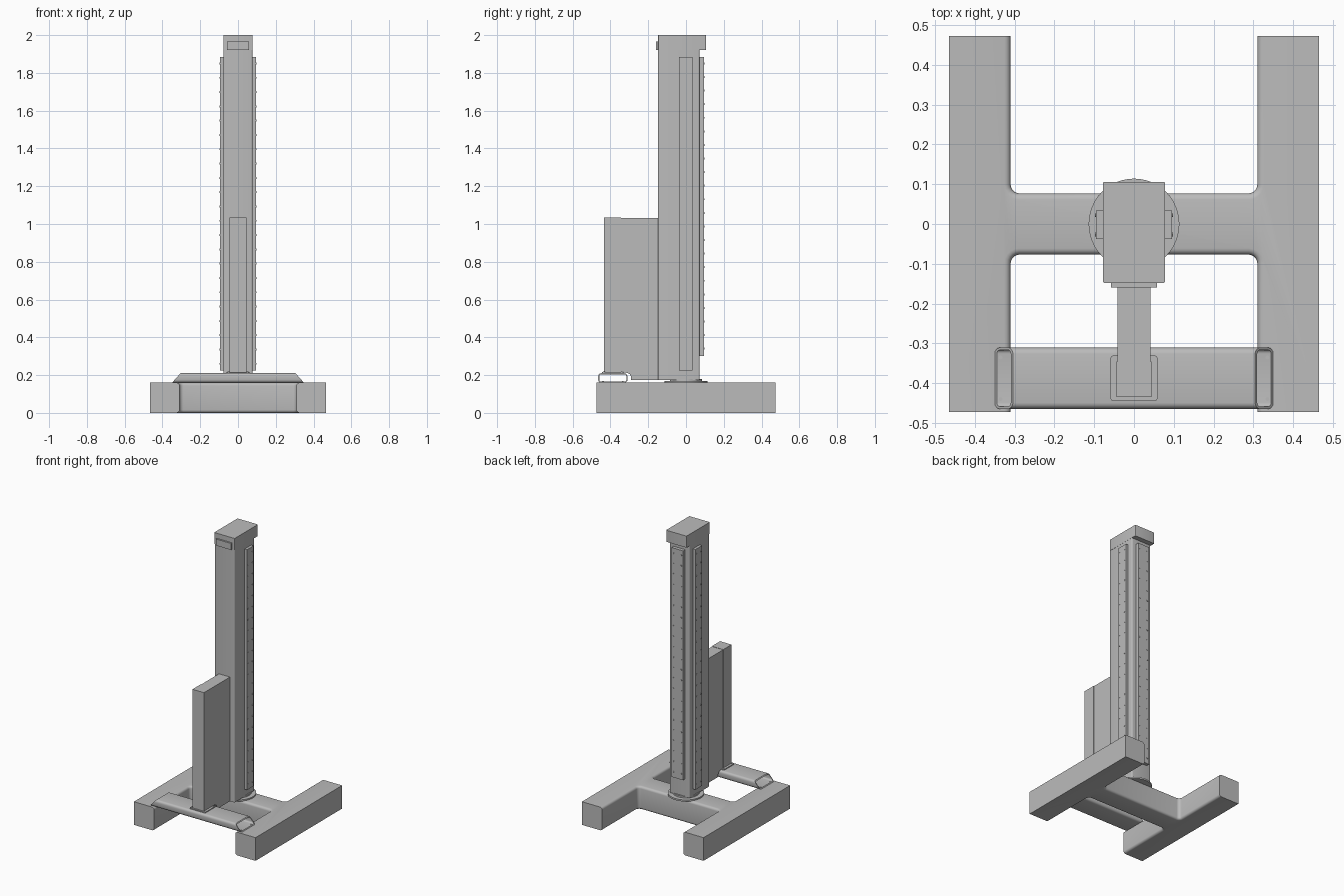
import bpy, bmesh, math
from mathutils import Matrix

if "Cube" in bpy.data.objects:
    bpy.data.objects.remove(bpy.data.objects["Cube"])

grey = bpy.data.materials.new("painted_grey")
grey.diffuse_color = (0.5, 0.5, 0.5, 1)
grey.use_nodes = True
grey.node_tree.nodes["Principled BSDF"].inputs["Base Color"].default_value = grey.diffuse_color


def finish(name, bm, smooth=False):
    bmesh.ops.recalc_face_normals(bm, faces=bm.faces)
    me = bpy.data.meshes.new(name)
    bm.to_mesh(me)
    bm.free()
    ob = bpy.data.objects.new(name, me)
    bpy.context.collection.objects.link(ob)
    me.materials.append(grey)
    if smooth:
        bpy.ops.object.select_all(action='DESELECT')
        ob.select_set(True)
        bpy.context.view_layer.objects.active = ob
        bpy.ops.object.shade_smooth_by_angle(angle=math.radians(35))
    return ob


def box(name, x, y, z, round_z=0.0):
    """Box from ranges, with optional rounding of the upright edges."""
    bm = bmesh.new()
    bmesh.ops.create_cube(bm, size=1)
    for v in bm.verts:
        for i, r in enumerate((x, y, z)):
            v.co[i] = r[0] if v.co[i] < 0 else r[1]
    if round_z:
        up = [e for e in bm.edges
              if abs(e.verts[0].co.z - e.verts[1].co.z) > 1e-4]
        bmesh.ops.bevel(bm, geom=up, offset=round_z, segments=4,
                        profile=0.5, affect='EDGES')
    return finish(name, bm, round_z > 0)


def prism(bm, pts, vec):
    f = bm.faces.new([bm.verts.new(p) for p in pts])
    ext = bmesh.ops.extrude_face_region(bm, geom=[f])
    bmesh.ops.translate(bm, vec=vec, verts=[
        g for g in ext["geom"] if isinstance(g, bmesh.types.BMVert)])


def disc(name, r, z0, z1, n=48):
    bm = bmesh.new()
    bmesh.ops.create_cone(bm, cap_ends=True, segments=n, radius1=r, radius2=r,
                          depth=z1 - z0,
                          matrix=Matrix.Translation((0, 0, (z0 + z1) / 2)))
    return finish(name, bm, True)


# H-shaped base with filleted inner corners and rounded long edges
XI, XO, YB, YE, R = 0.31, 0.465, 0.077, 0.4725, 0.022
quarter = [(XO, 0), (XO, YE), (XI, YE)]
for i in range(6):
    a = i / 5 * math.pi / 2
    quarter.append((XI - R + R * math.cos(a), YB + R - R * math.sin(a)))
quarter = quarter[1:]
outline = quarter + [(-x, y) for x, y in reversed(quarter)]
outline += [(-x, -y) for x, y in outline]
bm = bmesh.new()
prism(bm, [(x, y, 0) for x, y in outline], (0, 0, 0.16))
rims = [e for e in bm.edges
        if abs(e.verts[0].co.z - e.verts[1].co.z) < 1e-5
        and not all(abs(abs(v.co.y) - YE) < 1e-4 for v in e.verts)]
bmesh.ops.bevel(bm, geom=rims, offset=0.016, segments=4, profile=0.5,
                affect='EDGES')
finish("h_base", bm, True)


# Hollow front bar with slanted open ends
def rounded_loop(y0, y1, z0, z1, r, n=4):
    pts = []
    for k, (cy, cz) in enumerate(((y1 - r, z1 - r), (y0 + r, z1 - r),
                                  (y0 + r, z0 + r), (y1 - r, z0 + r))):
        for i in range(n + 1):
            a = (k + i / n) * math.pi / 2
            pts.append((cy + r * math.cos(a), cz + r * math.sin(a)))
    return pts


bm = bmesh.new()
rings = []
for t, r in ((0, 0.016), (0.006, 0.010)):
    loop = rounded_loop(-0.465 + t, -0.31 - t, 0.159 + t, 0.21 - t, r)
    for s in (-1, 1):
        rings.append([bm.verts.new((s * (0.35 - 0.9 * (z - 0.159)), y, z))
                      for y, z in loop])
n = len(rings[0])
for a, b in ((0, 1), (2, 3), (0, 2), (1, 3)):
    for i in range(n):
        j = (i + 1) % n
        bm.faces.new((rings[a][i], rings[a][j], rings[b][j], rings[b][i]))
finish("front_bar", bm, True)

# Turntable under the column
disc("turntable", 0.114, 0.158, 0.169)
disc("turntable_collar", 0.085, 0.165, 0.18)

# Column, cap and front tab
box("column", (-0.077, 0.077), (-0.148, 0.072), (0.175, 1.925), 0.008)
box("column_cap", (-0.078, 0.078), (-0.148, 0.106), (1.92, 2.0), 0.004)
box("front_tab", (-0.058, 0.058), (-0.16, -0.145), (1.92, 1.965))

# Rails on both sides and the back
for name, s in (("left_rail", -1), ("right_rail", 1)):
    box(name, sorted((s * 0.07, s * 0.096)), (-0.038, 0.034), (0.225, 1.885))
box("back_rail", (-0.044, 0.044), (0.068, 0.095), (0.30, 1.885))


# Two rows of screw heads along each rail
def screws(name, matrices, r=0.005, depth=0.003):
    bm = bmesh.new()
    for m in matrices:
        bmesh.ops.create_cone(bm, cap_ends=True, segments=8, radius1=r,
                              radius2=r, depth=depth, matrix=m)
    finish(name, bm)


def rows(z0, count=22):
    return [z0 + i * (1.85 - z0) / (count - 1) for i in range(count)]


turn_x = Matrix.Rotation(math.pi / 2, 4, 'Y')
turn_y = Matrix.Rotation(math.pi / 2, 4, 'X')
for name, s in (("left_rail_screws", -1), ("right_rail_screws", 1)):
    screws(name, [Matrix.Translation((s * 0.0965, y, z)) @ turn_x
                  for y in (-0.026, 0.022) for z in rows(0.26)])
screws("back_rail_screws", [Matrix.Translation((x, 0.0955, z)) @ turn_y
                            for x in (-0.03, 0.03) for z in rows(0.34)])

# Front post on its foot plate
box("front_post", (-0.044, 0.044), (-0.435, -0.345), (0.21, 1.035))
box("post_foot", (-0.06, 0.06), (-0.445, -0.33), (0.208, 0.216), 0.01)
screws("foot_screws", [Matrix.Translation((x, y, 0.217))
                       for x in (-0.05, 0.05) for y in (-0.435, -0.34)])

# Web panel joining the post to the column, notched over the bar
web = [(-0.147, 0.175), (-0.147, 1.033), (-0.346, 1.033), (-0.346, 0.213),
       (-0.315, 0.213), (-0.298, 0.205), (-0.29, 0.19), (-0.29, 0.175)]
bm = bmesh.new()
prism(bm, [(-0.042, y, z) for y, z in web], (0.084, 0, 0))
finish("web_panel", bm)

# Screws holding the bar ends to the legs
screws("bar_screws", [Matrix.Translation((x, y, 0.166))
                      for x in (-0.335, 0.335) for y in (-0.44, -0.335)])
